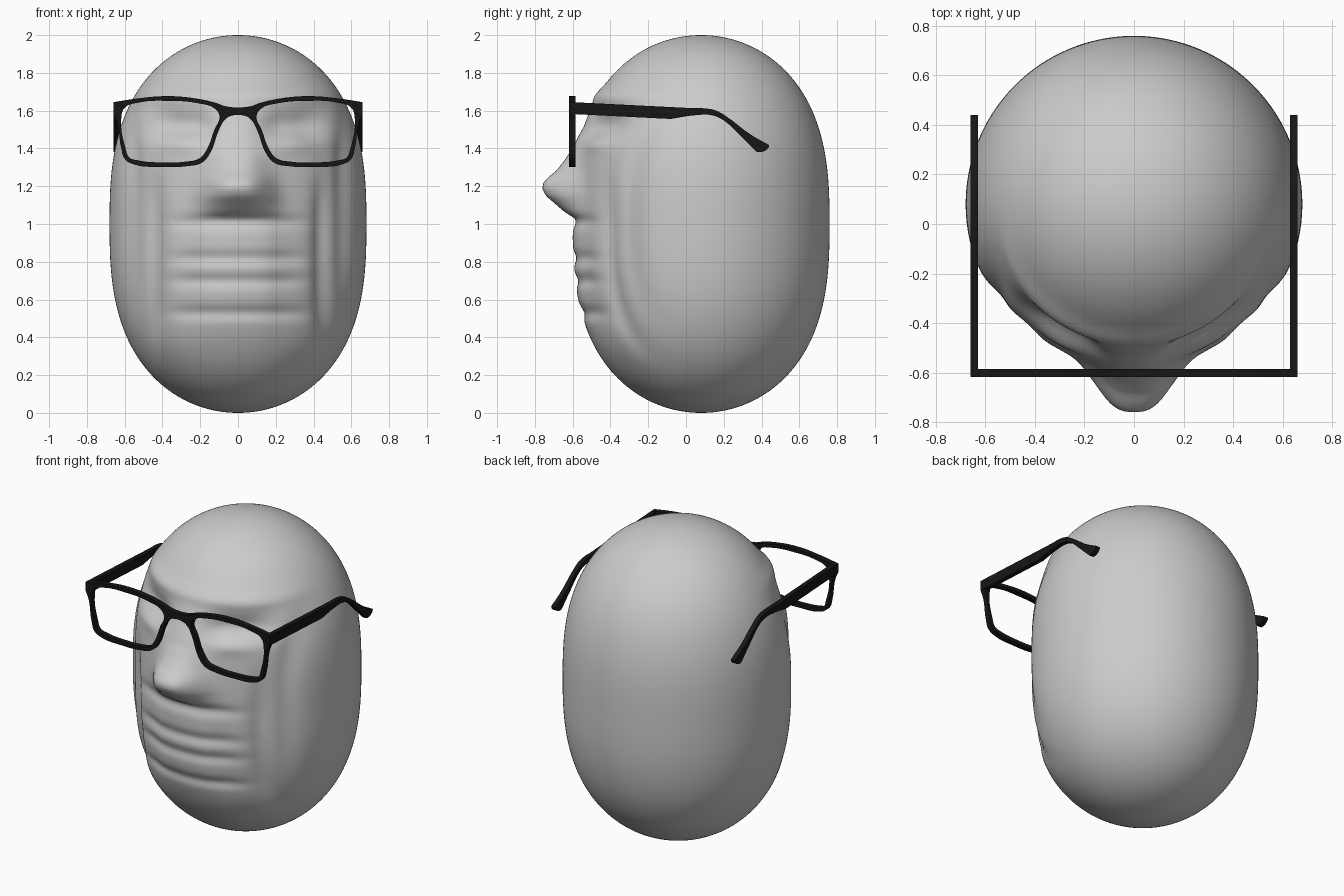
import bpy, bmesh
from math import sin, cos, pi, exp, radians

if "Cube" in bpy.data.objects:
    bpy.data.objects.remove(bpy.data.objects["Cube"])

black = bpy.data.materials.new("black_plastic")
black.diffuse_color = (0.008, 0.008, 0.008, 1)
black.use_nodes = True
black.node_tree.nodes["Principled BSDF"].inputs["Base Color"].default_value = black.diffuse_color


def bump(v, centre, width, power=2):
    return exp(-abs((v - centre) / width) ** power)


def interp(table, v):
    if v <= table[0][0]:
        return table[0][1]
    for (a, p), (b, q) in zip(table, table[1:]):
        if v <= b:
            return p + (q - p) * (v - a) / (b - a)
    return table[-1][1]


# Head: rounded capsule whose front is sculpted into a face
NOSE = [(1.03, 0), (1.06, .04), (1.10, .085), (1.15, .145), (1.19, .165), (1.22, .16),
        (1.25, .135), (1.28, .10), (1.33, .065), (1.4, .03), (1.52, .0)]
NOSE_WIDTH = [(1.0, .19), (1.15, .175), (1.3, .14), (1.5, .10)]


def face_depth(x, z):
    ax = abs(x)
    d = .02 * bump(ax, .36, .17, 4) * bump(z, .95, .5, 6)           # flattened cheeks
    d += .028 * bump(ax, .46, .05) * bump(z, .8, .42, 4)            # jaw grooves
    d += .025 * bump(ax, .56, .045) * bump(z, 1.05, .5, 4)          # face border
    d += .06 * bump(ax, .30, .17, 3) * bump(z, 1.52, .085)          # eye sockets
    d -= .02 * bump(ax, .30, .12) * bump(z, 1.43, .05)              # closed eyes
    d -= .018 * bump(ax, .2, .3, 4) * bump(z, 1.68, .045)           # brow
    lips = bump(ax, 0, .36, 6)
    for height in (1.01, .82, .70, .53):
        d += .016 * lips * bump(z, height, .035)                   # mouth creases
    return d


def build_head(rows=200, cols=220):
    bm = bmesh.new()
    rings = []
    for i in range(1, rows):
        z = 1 - cos(pi * i / rows)
        r = .68 * max(0, 1 - abs(z - 1) ** 2.7) ** .5
        ring = []
        for j in range(cols):
            a = 2 * pi * j / cols
            x, y = r * sin(a), -r * cos(a)
            if y < 0:
                k = min(1, -y / .2)
                s = 1 - k * face_depth(x, z) / max(r, .1)
                y = y * s - k * interp(NOSE, z) * bump(x, 0, interp(NOSE_WIDTH, z), 3)
                x *= s
            ring.append(bm.verts.new((x, y + .08, z)))
        rings.append(ring)
    for lo, hi in zip(rings, rings[1:]):
        for j in range(cols):
            k = (j + 1) % cols
            bm.faces.new((lo[j], lo[k], hi[k], hi[j]))
    for ring, z in ((rings[0], 0), (rings[-1], 2)):
        pole = bm.verts.new((0, .08, z))
        for j in range(cols):
            bm.faces.new((ring[j], ring[(j + 1) % cols], pole))
    bmesh.ops.recalc_face_normals(bm, faces=bm.faces)
    mesh = bpy.data.meshes.new("head")
    bm.to_mesh(mesh)
    bm.free()
    mesh.shade_smooth()
    bpy.context.collection.objects.link(bpy.data.objects.new("head", mesh))


# Flat plastic part: filled outline(s) extruded both ways
def plate(name, outlines, half, loc, rot, corners=()):
    curve = bpy.data.curves.new(name, 'CURVE')
    curve.dimensions = '2D'
    curve.fill_mode = 'BOTH'
    curve.extrude = half
    curve.resolution_u = 5
    for pts in outlines:
        sp = curve.splines.new('BEZIER')
        sp.bezier_points.add(len(pts) - 1)
        sp.use_cyclic_u = True
        for bp, (x, y) in zip(sp.bezier_points, pts):
            bp.co = (x, y, 0)
            kind = 'VECTOR' if (abs(x), y) in corners else 'AUTO'
            bp.handle_left_type = bp.handle_right_type = kind
    ob = bpy.data.objects.new(name, curve)
    bpy.context.collection.objects.link(ob)
    ob.location, ob.rotation_euler = loc, rot
    curve.materials.append(black)
    bpy.ops.object.select_all(action='DESELECT')
    ob.select_set(True)
    bpy.context.view_layer.objects.active = ob
    bpy.ops.object.convert(target='MESH')
    bpy.ops.object.shade_smooth_by_angle(angle=radians(30))


def mirrored(pts):
    return [(-x, y) for x, y in reversed(pts)]


build_head()

# Spectacle front with two lens openings
outer = [(.06, 1.622), (.12, 1.642), (.22, 1.664), (.37, 1.677), (.52, 1.666), (.66, 1.645),
         (.66, 1.585), (.64, 1.54), (.618, 1.40), (.598, 1.342), (.55, 1.315), (.41, 1.302),
         (.27, 1.306), (.19, 1.325), (.145, 1.38), (.10, 1.50), (.065, 1.557), (.03, 1.574)]
lens = [(.098, 1.57), (.125, 1.612), (.20, 1.637), (.37, 1.652), (.53, 1.642), (.60, 1.615),
        (.618, 1.56), (.595, 1.40), (.575, 1.352), (.53, 1.337), (.41, 1.326), (.27, 1.331),
        (.205, 1.347), (.168, 1.39), (.125, 1.50)]
plate("spectacle_front", [outer + mirrored(outer), lens, mirrored(lens)], .017,
      (0, -.602, 0), (pi / 2, 0, 0), {(.66, 1.645), (.66, 1.585)})

# Spectacle arms, drawn in side view
arm = [(-.60, 1.645), (.04, 1.613), (.10, 1.612), (.16, 1.60), (.22, 1.565), (.34, 1.475),
       (.44, 1.418), (.435, 1.402), (.40, 1.381), (.375, 1.382), (.28, 1.475), (.20, 1.548),
       (.14, 1.575), (.05, 1.576), (-.08, 1.556), (-.60, 1.582)]
sharp = {(.60, 1.645), (.60, 1.582), (.08, 1.556), (.04, 1.613), (.44, 1.418), (.375, 1.382)}
for side, sx in (("left", -1), ("right", 1)):
    plate(side + "_arm", [arm], .015, (sx * .645, 0, 0), (pi / 2, 0, pi / 2), sharp)
